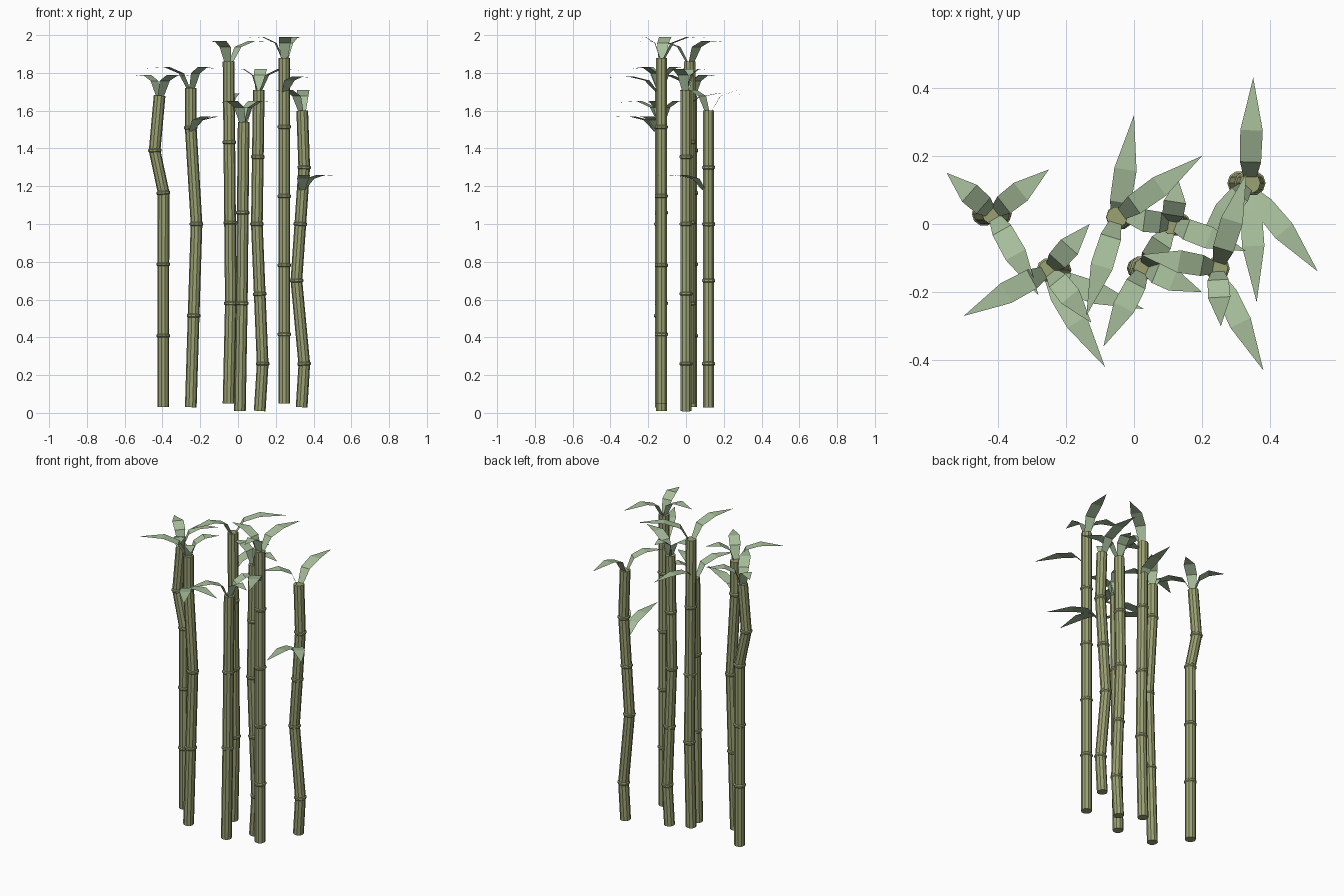
import bpy, math
from mathutils import Vector

if "Cube" in bpy.data.objects:
    bpy.data.objects.remove(bpy.data.objects["Cube"])


def material(name, rgb):
    m = bpy.data.materials.new(name)
    m.diffuse_color = (*rgb, 1)
    m.use_nodes = True
    m.node_tree.nodes["Principled BSDF"].inputs["Base Color"].default_value = m.diffuse_color
    return m


STALK = material("stalk_green", (0.33, 0.36, 0.17))
LEAF = material("leaf_green", (0.39, 0.52, 0.33))
SIDES, R, BAND = 10, 0.031, 0.005


def make(name, verts, faces, mat):
    me = bpy.data.meshes.new(name)
    me.from_pydata(verts, [], faces)
    me.materials.append(mat)
    ob = bpy.data.objects.new(name, me)
    bpy.context.collection.objects.link(ob)


def stalk(name, bends):
    """Jointed cane: evenly spaced joints between bends, each a raised band."""
    p = [bends[0]]
    for a, b in zip(bends, bends[1:]):
        n = max(1, round((b - a).length / 0.4))
        p += [a.lerp(b, (i + 1) / n) for i in range(n)]
    rings = []
    for i, c in enumerate(p):
        t = (p[min(i + 1, len(p) - 1)] - p[max(i - 1, 0)]).normalized()
        if i in (0, len(p) - 1):
            rings.append((c, t, R))
        else:
            for d in (-2, -1, 1, 2):
                rings.append((c + t * d * BAND, t, R + BAND * (abs(d) == 1)))
    verts, faces = [], []
    for c, t, r in rings:
        u = Vector((0, 1, 0)).cross(t).normalized()
        v = t.cross(u)
        for k in range(SIDES):
            a = math.tau * k / SIDES
            verts.append(c + (u * math.cos(a) + v * math.sin(a)) * r)
    for a in range(0, len(verts) - SIDES, SIDES):
        for k in range(SIDES):
            n = (k + 1) % SIDES
            faces.append((a + k, a + n, a + SIDES + n, a + SIDES + k))
    faces.append(tuple(range(SIDES))[::-1])
    faces.append(tuple(range(len(verts) - SIDES, len(verts))))
    make(name, verts, faces, STALK)


def leaf(name, root, tip, rise):
    """Folded blade: steep start, arch, then a slightly drooping point."""
    run = Vector((tip[0] - root.x, tip[1] - root.y, 0))
    side = Vector((-run.y, run.x, 0)).normalized()
    up = Vector((0, 0, rise))
    verts = []
    for s, h, w in ((0.02, 0, 0.016), (0.2, 0.75, 0.031), (0.5, 1, 0.033)):
        c = root + run * s + up * h
        verts += [c - side * w, c + side * w]
    verts.append(root + run + up * 0.95)
    make(name, verts, [(0, 2, 3, 1), (2, 4, 5, 3), (4, 6, 5)], LEAF)


def plant(name, y, bends, tips, side_z=0, side_tips=()):
    """One cane with a crown of leaves and, optionally, a lower side tuft."""
    pts = [Vector((x, y, z)) for x, z in bends]
    stalk(name + "_stalk", pts)
    crown = pts[-1] - Vector((0, 0, 0.02))
    for i, t in enumerate(tips):
        leaf(f"{name}_crown_leaf_{i + 1}", crown, t, 0.13)
    for i, t in enumerate(side_tips):
        leaf(f"{name}_side_leaf_{i + 1}", Vector((crown.x, y - 0.02, side_z)), t, 0.08)


# Each plant: depth, bends as (x, z), leaf tips as (x, y)
plant("far_left", .03, [(-.395, .03), (-.395, 1.165), (-.44, 1.39), (-.415, 1.68)],
      [(-.55, .15), (-.25, .16), (-.28, -.21)])
plant("left", -.135, [(-.25, .03), (-.22, 1), (-.25, 1.51), (-.25, 1.72)],
      [(-.5, -.27), (-.13, 0), (-.125, -.29)], 1.49, [(-.085, -.42), (.03, -.25)])
plant("back_middle", .02, [(-.05, .05), (-.038, .58), (-.05, 1.86)],
      [(.2, .2), (-.14, -.27)], 1.61, [(0, .32)])
plant("front_middle", -.13, [(.01, .01), (.02, .58), (.03, 1.54)],
      [(-.09, -.36), (.13, .02), (.2, -.2)])
plant("middle_right", 0, [(.115, .01), (.13, .26), (.1, 1), (.11, 1.71)],
      [(-.05, .02), (.13, .13), (.33, -.08)])
plant("right", -.13, [(.245, .05), (.245, 1.88)],
      [(.02, -.09), (.255, -.3), (.33, .15)], 1.7, [(.38, -.43)])
plant("far_right", .12, [(.337, .03), (.35, .26), (.31, .7), (.35, 1.3), (.34, 1.6)],
      [(.35, .43), (.19, -.05)], 1.18, [(.54, -.14), (.36, -.23)])
